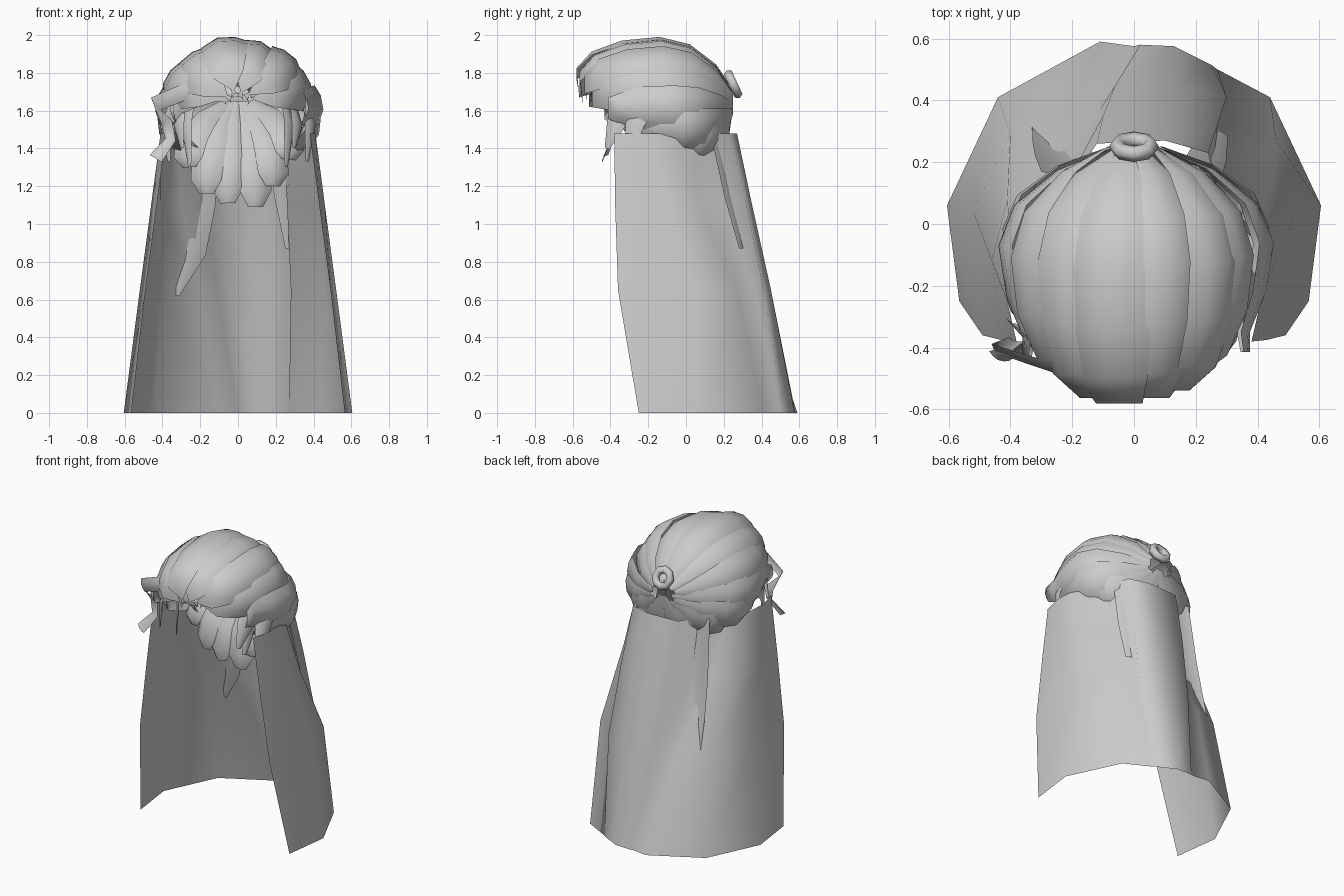
import bpy
import math
from mathutils import Vector

if "Cube" in bpy.data.objects:
    bpy.data.objects.remove(bpy.data.objects["Cube"], do_unlink=True)

grey = bpy.data.materials.new("hair_grey")
grey.use_nodes = True
grey.diffuse_color = (0.6, 0.6, 0.6, 1)
grey.node_tree.nodes["Principled BSDF"].inputs["Base Color"].default_value = (0.6, 0.6, 0.6, 1)


def sheet(name, rows):
    """Smooth surface through equal-length rows of points."""
    n = len(rows[0])
    verts = [tuple(p) for row in rows for p in row]
    faces = [(r * n + c, r * n + c + 1, (r + 1) * n + c + 1, (r + 1) * n + c)
             for r in range(len(rows) - 1) for c in range(n - 1)]
    mesh = bpy.data.meshes.new(name)
    mesh.from_pydata(verts, [], faces)
    mesh.materials.append(grey)
    mesh.shade_smooth()
    obj = bpy.data.objects.new(name, mesh)
    bpy.context.collection.objects.link(obj)
    return obj


def lock(name, path, widths, up, bulge=0.35):
    """Curved leaf-shaped lock of hair along a path, arched towards up."""
    path = [Vector(p) for p in path]
    up = Vector(up).normalized()
    rows = []
    for i, p in enumerate(path):
        tangent = path[min(i + 1, len(path) - 1)] - path[max(i - 1, 0)]
        side = tangent.cross(up).normalized()
        w = widths[i]
        rows.append([p + side * w * u - up * w * bulge * u * u
                     for u in (-1, -0.6, 0, 0.6, 1)])
    return sheet(name, rows)


# Long hair fall, open at the front: left edge, side, rim, valley, back, valley, rim, right edge
outlines = {
    0: [(.565, -.25), (.605, .06), (.44, .41), (.27, .5), (.25, .515), (.13, .575),
        (.02, .58), (0, .575), (-.11, .59), (-.44, .41), (-.605, .06), (-.565, -.25)],
    .65: [(.49, -.36), (.52, .04), (.46, .27), (.28, .36), (.3, .41), (.12, .45),
          (-.06, .45), (-.11, .37), (-.2, .37), (-.4, .29), (-.52, .04), (-.49, -.36)],
    1.1: [(.43, -.375), (.46, -.12), (.43, .06), (.26, .2), (.27, .32), (.1, .35),
          (-.1, .35), (-.18, .21), (-.3, .15), (-.41, .08), (-.46, -.12), (-.43, -.375)],
    1.48: [(.38, -.38), (.41, -.25), (.4, -.06), (.28, .05), (.24, .23), (.1, .27),
           (-.12, .26), (-.24, .09), (-.32, .04), (-.4, -.06), (-.41, -.25), (-.38, -.38)],
}
sheet("long_hair_fall", [[(x, y, z) for x, y in line] for z, line in outlines.items()])

# Loose pointed locks lying in the pleats
lock("right_loose_lock", [(-.2, .15, 1.5), (-.22, .2, 1.1), (-.25, .25, .85), (-.32, .32, .62)],
     [.1, .1, .08, .01], (0, -1, 0), 0.2)
lock("left_loose_lock", [(.22, .17, 1.5), (.25, .24, 1.15), (.28, .3, .87)],
     [.07, .06, .03], (.5, 1, 0), 0.2)

# Crown: overlapping locks fanning forward from the tie
profile = [(.25, .06), (.16, .2), (.02, .31), (-.14, .35),
           (-.34, .33), (-.5, .27), (-.58, .18), (-.565, .04)]
taper = [.5, .9, 1, 1, 1, 1, 1, 1.5]


def crown_lock(name, degrees, reach, spread, lift):
    a = math.radians(degrees)
    low = math.sin(a) < 0.2
    out = Vector(((1.3 if low else 1.12) * math.cos(a), 0, math.sin(a)))
    path, widths = [], []
    for i, (y, r) in enumerate(profile):
        if low and i > 3:
            r = max(r, .29)
        path.append(Vector((0, .25 - (.25 - y) * reach, 1.64)) + out * (r + lift))
        widths.append(r * spread * (1 - .23 * (i - 4) if low and i > 4 else taper[i]))
    lock(name, path, widths, out, 0.45)


crown = [
    (72, .98, .38, -.005), (106, 1, .44, .01), (40, .95, .38, .01), (142, .98, .4, 0),
    (16, .9, .38, .01), (164, .92, .38, .02), (-6, .8, .36, 0), (187, .82, .36, -.01),
    (-27, .66, .36, .02), (207, .68, .36, .01), (-46, .46, .34, .01), (226, .46, .34, 0),
    (-72, .22, .32, -.04), (252, .22, .32, -.04),
]
for i, (degrees, reach, spread, lift) in enumerate(crown):
    crown_lock(f"crown_lock_{i + 1}", degrees, reach, spread, lift)

# Hair tie at the back of the crown
bpy.ops.mesh.primitive_torus_add(major_segments=8, minor_segments=6, major_radius=.055,
                                 minor_radius=.026, location=(0, .25, 1.74),
                                 rotation=(math.radians(-65), 0, 0))
tie = bpy.context.object
tie.name = "hair_tie"
tie.data.materials.append(grey)
tie.data.shade_smooth()

# Hanging locks gathered under the crown
tips = [(-.28, 1.3), (-.18, 1.16), (-.06, 1.11), (.1, 1.09), (.2, 1.2), (.29, 1.34)]
for i, (x, z) in enumerate(tips):
    drop = 1.66 - z
    path = [(x * t, y, 1.66 - drop * f) for t, y, f in
            [(.15, .16, 0), (.6, .02, .25), (.92, -.1, .55), (1, -.14, .85), (.95, -.12, 1)]]
    lock(f"hanging_lock_{i + 1}", path, [.02, .06, .09, .085, .04],
         (x, -.6, 0), 0.45)

# Curled strand beside the face and the strand sweeping over the brow
lock("curled_strand", [(-.2, -.5, 1.74), (-.44, -.42, 1.64), (-.38, -.38, 1.54),
                       (-.36, -.4, 1.45), (-.44, -.44, 1.35)],
     [.05, .045, .03, .03, .04], (-.3, -1, .3))
lock("brow_strand", [(.05, -.5, 1.68), (-.15, -.5, 1.72), (-.33, -.4, 1.64), (-.4, -.32, 1.5)],
     [.03, .07, .06, .02], (-.3, -1, .3))

# Short ragged locks at both temples
for side, label in ((1, "left"), (-1, "right")):
    for i, (x, y, z) in enumerate([(.3, -.42, 1.4), (.37, -.32, 1.33), (.26, -.3, 1.3)]):
        lock(f"{label}_temple_lock_{i + 1}",
             [(side * x, y + .14, 1.66), (side * (x + .03), y + .04, 1.54), (side * x, y, z)],
             [.05, .06, .015], (side, -.6, 0))
